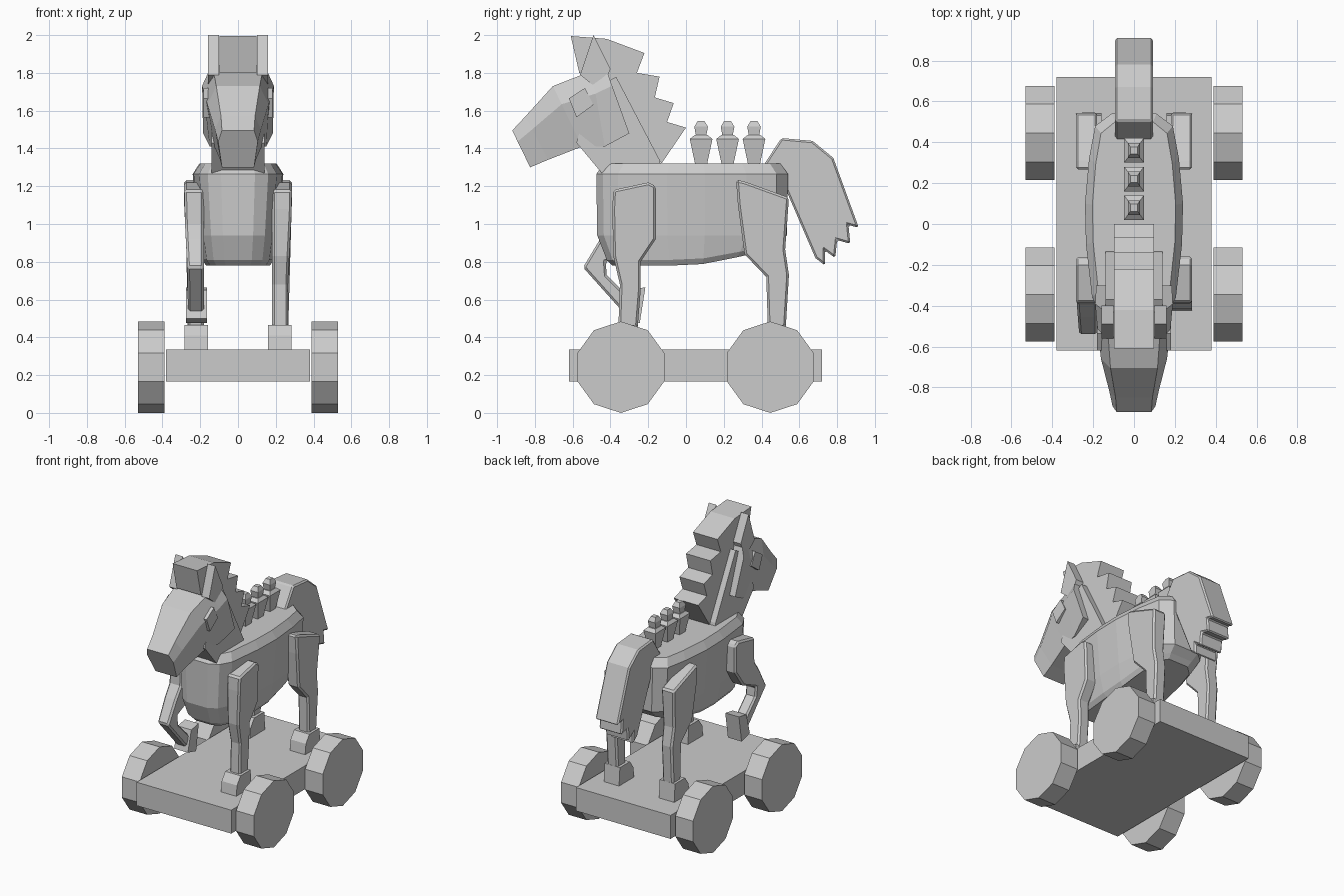
import bpy, bmesh, math


def finish(bm, name, bevel=0):
    bmesh.ops.recalc_face_normals(bm, faces=bm.faces[:])
    me = bpy.data.meshes.new(name)
    bm.to_mesh(me)
    bm.free()
    ob = bpy.data.objects.new(name, me)
    bpy.context.collection.objects.link(ob)
    if bevel:
        m = ob.modifiers.new("bevel", 'BEVEL')
        m.width, m.segments = bevel, 1
        m.limit_method, m.angle_limit = 'ANGLE', math.radians(50)
    return ob


def loft(name, rings, bevel=0):
    """Skin matching closed rings of 3D points and cap both ends."""
    bm = bmesh.new()
    vs = [[bm.verts.new(p) for p in r] for r in rings]
    n = len(rings[0])
    for a, b in zip(vs, vs[1:]):
        for i in range(n):
            j = (i + 1) % n
            bm.faces.new((a[i], a[j], b[j], b[i]))
    bm.faces.new(vs[0])
    bm.faces.new(vs[-1])
    return finish(bm, name, bevel)


def prism(name, prof, x0, x1, bevel=0, taper=0):
    """Side profile (y, z) extruded in x; taper thins the outer side downwards."""
    s = 1 if x1 > 0 else -1
    outer = [(x1 - s * taper * min(1, max(0, (1.1 - z) / 0.4)), y, z) for y, z in prof]
    return loft(name, [[(x0, y, z) for y, z in prof], outer], bevel)


def box(name, x, y, z):
    return prism(name, [(y[0], z[0]), (y[1], z[0]), (y[1], z[1]), (y[0], z[1])], *x)


# Rolling platform and ten-sided wheels
box("platform", (-0.38, 0.38), (-0.62, 0.72), (0.165, 0.335))
for s in (-1, 1):
    for part, cy in (("front_wheel", -0.345), ("rear_wheel", 0.446)):
        ring = [(cy + 0.242 * math.sin(k * math.pi / 5), 0.242 + 0.242 * math.cos(k * math.pi / 5))
                for k in range(10)]
        prism(part, ring, s * 0.388, s * 0.53)

# Barrel body, lofted upwards from a rounded plan outline
half = [(0.09, -0.475), (0.16, -0.44), (0.205, -0.36), (0.235, -0.1), (0.24, 0.1),
        (0.22, 0.32), (0.19, 0.48), (0.11, 0.54)]
plan = half + [(-x, y) for x, y in reversed(half)]


def floor_z(y):
    return 0.78 + (0.16 * max(0, y - 0.05) if y < 0.3 else 0.04 + 0.2 * (y - 0.3))


rings = [[(x * 0.72, 0.03 + (y - 0.03) * 0.83, floor_z(y)) for x, y in plan],
         [(x * 0.81, 0.03 + (y - 0.03) * 0.89, floor_z(y) + 0.03) for x, y in plan],
         [(x * 0.89, 0.03 + (y - 0.03) * 0.99, 0.94) for x, y in plan],
         [(x, y, 1.265) for x, y in plan],
         [(x * 0.85, 0.03 + (y - 0.03) * 0.92, 1.32) for x, y in plan]]
loft("body", rings)

# Neck
prism("neck", [(-0.58, 1.43), (-0.43, 1.25), (-0.12, 1.25), (-0.14, 1.34), (-0.37, 1.78),
               (-0.5, 1.7)], -0.14, 0.14)

# Head: stations of top point, bottom point, and half widths at top, cheek and bottom
stations = [((-0.92, 1.495), (-0.825, 1.30), 0.085, 0.105, 0.085),
            ((-0.85, 1.57), (-0.73, 1.34), 0.09, 0.122, 0.095),
            ((-0.705, 1.73), (-0.55, 1.41), 0.115, 0.162, 0.125),
            ((-0.50, 1.81), (-0.43, 1.41), 0.13, 0.182, 0.15),
            ((-0.43, 1.84), (-0.30, 1.48), 0.14, 0.19, 0.185)]
rings = []
for t, b, wt, wm, wb in stations:
    m = [t[i] + (b[i] - t[i]) * 0.3 for i in (0, 1)]
    rings.append([(wt, *t), (wm, *m), (wb, *b), (-wb, *b), (-wm, *m), (-wt, *t)])
loft("head", rings)

# Ears and eyes
for s in (-1, 1):
    prism("ear", [(-0.49, 2.0), (-0.56, 1.79), (-0.45, 1.70), (-0.40, 1.82)], s * 0.10, s * 0.16)
    prism("eye", [(-0.62, 1.665), (-0.535, 1.72), (-0.49, 1.63), (-0.58, 1.565)],
          s * 0.12, s * 0.182)

# Stepped mane with forelock
prism("mane", [(-0.61, 1.995), (-0.42, 1.98), (-0.22, 1.905), (-0.26, 1.80), (-0.14, 1.78),
               (-0.165, 1.67), (-0.065, 1.64), (-0.1, 1.54), (0, 1.51), (-0.13, 1.32),
               (-0.28, 1.58), (-0.43, 1.80), (-0.565, 1.80)], -0.098, 0.098)

# Tail with ragged tip
prism("tail", [(0.41, 1.31), (0.505, 1.455), (0.67, 1.44), (0.78, 1.35), (0.915, 0.98),
               (0.86, 0.995), (0.87, 0.895), (0.80, 0.915), (0.79, 0.82), (0.735, 0.86),
               (0.737, 0.78), (0.685, 0.82), (0.53, 1.18), (0.52, 1.27)], -0.092, 0.092, 0.01)

# Standing front leg, and the two rear legs
prism("front_leg", [(-0.385, 1.18), (-0.2, 1.22), (-0.16, 1.2), (-0.16, 0.92), (-0.24, 0.8),
                    (-0.24, 0.65), (-0.26, 0.40), (-0.36, 0.40), (-0.35, 0.68), (-0.385, 0.83),
                    (-0.39, 1.08)], 0.18, 0.285, 0.012, 0.02)
for s in (-1, 1):
    prism("rear_leg", [(0.265, 1.235), (0.31, 1.225), (0.545, 1.14), (0.525, 0.865),
                       (0.545, 0.73), (0.525, 0.40), (0.435, 0.40), (0.425, 0.72),
                       (0.31, 0.84), (0.275, 1.1)], s * 0.18, s * 0.285, 0.012, 0.02)

# Hooves on the platform
for s, cy in ((1, -0.325), (1, 0.465), (-1, 0.465)):
    prism("hoof", [(cy - 0.1, 0.33), (cy + 0.075, 0.33), (cy + 0.065, 0.465),
                   (cy - 0.05, 0.465), (cy - 0.09, 0.41)], s * 0.16, s * 0.283)

# Raised front leg with tucked hoof
prism("raised_leg", [(-0.385, 1.18), (-0.2, 1.22), (-0.16, 1.2), (-0.17, 1.0), (-0.27, 0.87),
                     (-0.425, 0.80), (-0.42, 0.73), (-0.29, 0.60), (-0.33, 0.53),
                     (-0.545, 0.77), (-0.455, 0.92), (-0.395, 1.0)],
      -0.18, -0.285, 0.012, 0.02)
prism("raised_hoof", [(-0.34, 0.50), (-0.245, 0.475), (-0.215, 0.665), (-0.30, 0.65)],
      -0.165, -0.275)


# Row of small riders: tapered torso, head and cap
def square(cy, hx, hy, z):
    return [(-hx, cy - hy, z), (hx, cy - hy, z), (hx, cy + hy, z), (-hx, cy + hy, z)]


for cy in (0.08, 0.22, 0.36):
    loft("rider_torso", [square(cy, 0.025, 0.028, 1.30), square(cy, 0.048, 0.06, 1.45),
                         square(cy, 0.03, 0.035, 1.47)])
    loft("rider_head", [square(cy, 0.024, 0.024, 1.45), square(cy, 0.03, 0.036, 1.515),
                        square(cy, 0.018, 0.018, 1.545)])
